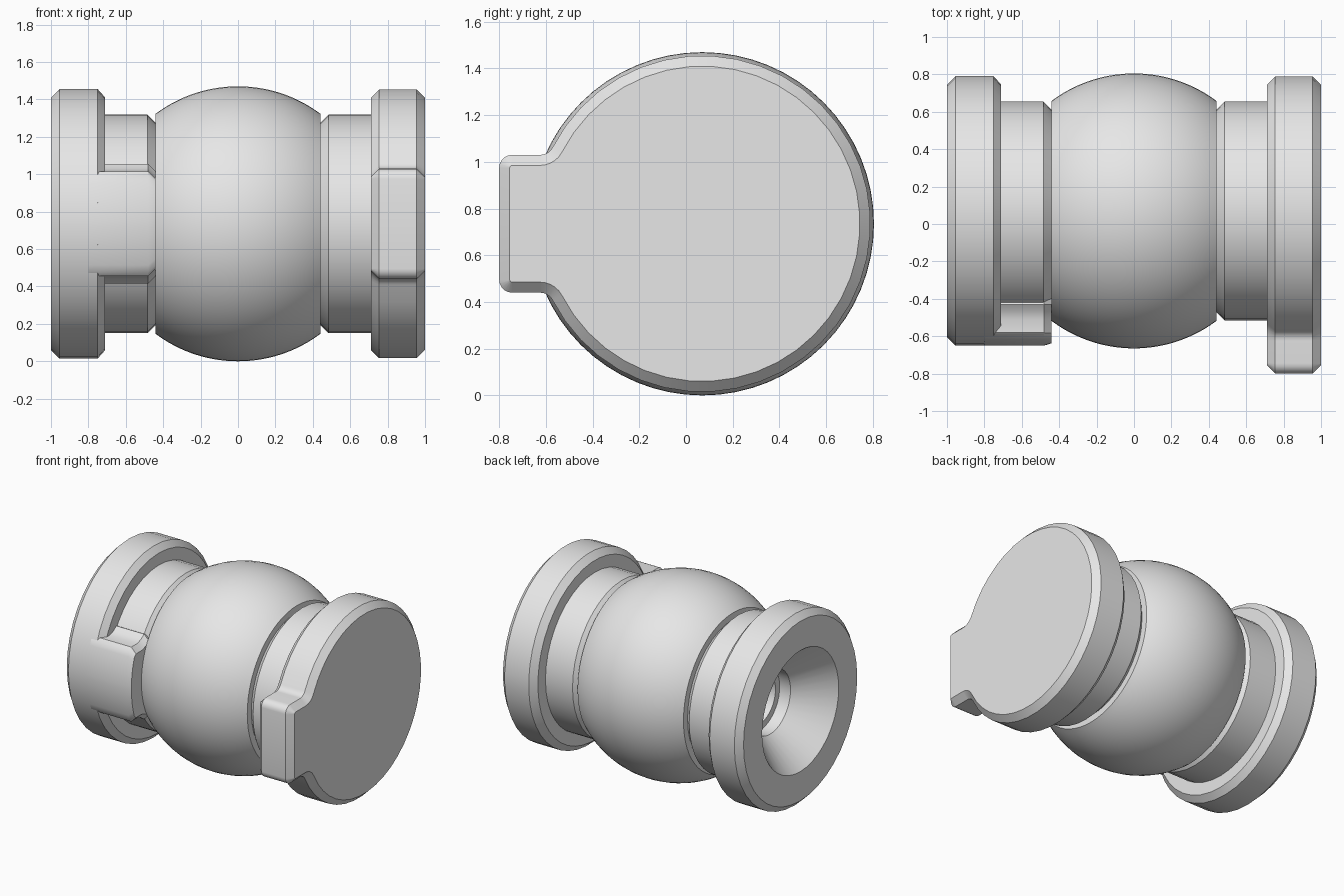
import bpy
import bmesh
from math import sin, cos, pi, sqrt, asin, atan2, radians

if "Cube" in bpy.data.objects:
    bpy.data.objects.remove(bpy.data.objects["Cube"])

AXIS_Y, AXIS_Z = 0.07, 0.735
COLLAR, NECK, BALL, END, BEVEL = 0.72, 0.585, 0.735, 0.44, 0.045

grey = bpy.data.materials.new("plain grey")
grey.diffuse_color = (0.8, 0.8, 0.8, 1)
grey.use_nodes = True
grey.node_tree.nodes["Principled BSDF"].inputs["Base Color"].default_value = (0.8, 0.8, 0.8, 1)


def loft(name, sections):
    """Skin (x, [(forward, up), ...]) sections along the x axis and cap both ends."""
    bm = bmesh.new()
    rings = [[bm.verts.new((x, AXIS_Y - f, AXIS_Z + u)) for f, u in pts] for x, pts in sections]
    for a, b in zip(rings, rings[1:]):
        for i in range(len(a)):
            j = (i + 1) % len(a)
            bm.faces.new((a[i], a[j], b[j], b[i]))
    bm.faces.new(rings[0])
    bm.faces.new(rings[-1])
    bmesh.ops.recalc_face_normals(bm, faces=bm.faces[:])
    mesh = bpy.data.meshes.new(name)
    bm.to_mesh(mesh)
    bm.free()
    mesh.materials.append(grey)
    obj = bpy.data.objects.new(name, mesh)
    bpy.context.collection.objects.link(obj)
    bpy.ops.object.select_all(action="DESELECT")
    obj.select_set(True)
    bpy.context.view_layer.objects.active = obj
    bpy.ops.object.shade_smooth_by_angle(angle=radians(30))
    return obj


def arc(cf, cu, r, start, end, n):
    return [(cf + r * cos(start + (end - start) * i / n),
             cu + r * sin(start + (end - start) * i / n)) for i in range(n + 1)]


def lathe(name, profile, sides=40):
    return loft(name, [(x, arc(0, 0, r, 0, 2 * pi, sides)[:-1]) for x, r in profile])


def mirrored(half):
    return half + [(f, -u) for f, u in reversed(half)]


def tabbed_disc(inset):
    """Disc with a square front tab, rounded corners and filleted roots."""
    width, front, corner, fillet = 0.295, 0.87, 0.055, 0.06
    cu = width + fillet
    cf = sqrt((COLLAR + fillet) ** 2 - cu ** 2)
    root = atan2(cu, cf)
    half = arc(front - corner, width - corner, corner - inset, 0, pi / 2, 5)
    half += arc(cf, cu, fillet + inset, -pi / 2, root - pi, 5)
    half += arc(0, 0, COLLAR - inset, root, pi - 0.06, 18)[1:]
    return mirrored(half)


def key_section(inset):
    """Curved key that follows the collar rim, with flared roots on the neck."""
    width, outer = 0.28 - inset, COLLAR - inset * 0.3
    half = arc(0, 0, outer, 0.02, asin((width - 0.02) / outer), 6)
    half += [(half[-1][0] - 0.02, width), (0.58, width), (0.535, width + 0.015),
             (0.5, width + 0.04), (0.4, width)]
    return mirrored(half)


# Central ball with flat ends
steps = 28
lathe("ball", [(x, sqrt(BALL ** 2 - x ** 2))
               for x in (-END + 2 * END * i / steps for i in range(steps + 1))], 64)

# Open end: bore, funnel, collar and neck in one turned profile
lathe("socket_end", [(-0.46, 0.19), (-0.66, 0.19), (-0.66, 0.24), (-0.75, 0.24), (-1, 0.455),
                     (-1, COLLAR - BEVEL), (-1 + BEVEL, COLLAR), (-0.75, COLLAR),
                     (-0.71, COLLAR - BEVEL), (-0.71, NECK), (-0.485, NECK),
                     (-END, NECK - BEVEL), (-0.42, NECK - BEVEL)])

# Key reaching from the open collar to the ball
loft("socket_key", [(-0.8, key_section(0)), (-0.48, key_section(0)), (-END, key_section(0.04))])

# Closed end: neck and tabbed collar
lathe("closed_neck", [(0.42, NECK - BEVEL), (END, NECK - BEVEL), (0.485, NECK), (0.75, NECK)])
loft("tabbed_collar", [(0.71, tabbed_disc(BEVEL)), (0.71 + BEVEL, tabbed_disc(0)),
                       (1 - BEVEL, tabbed_disc(0)), (1, tabbed_disc(BEVEL))])
